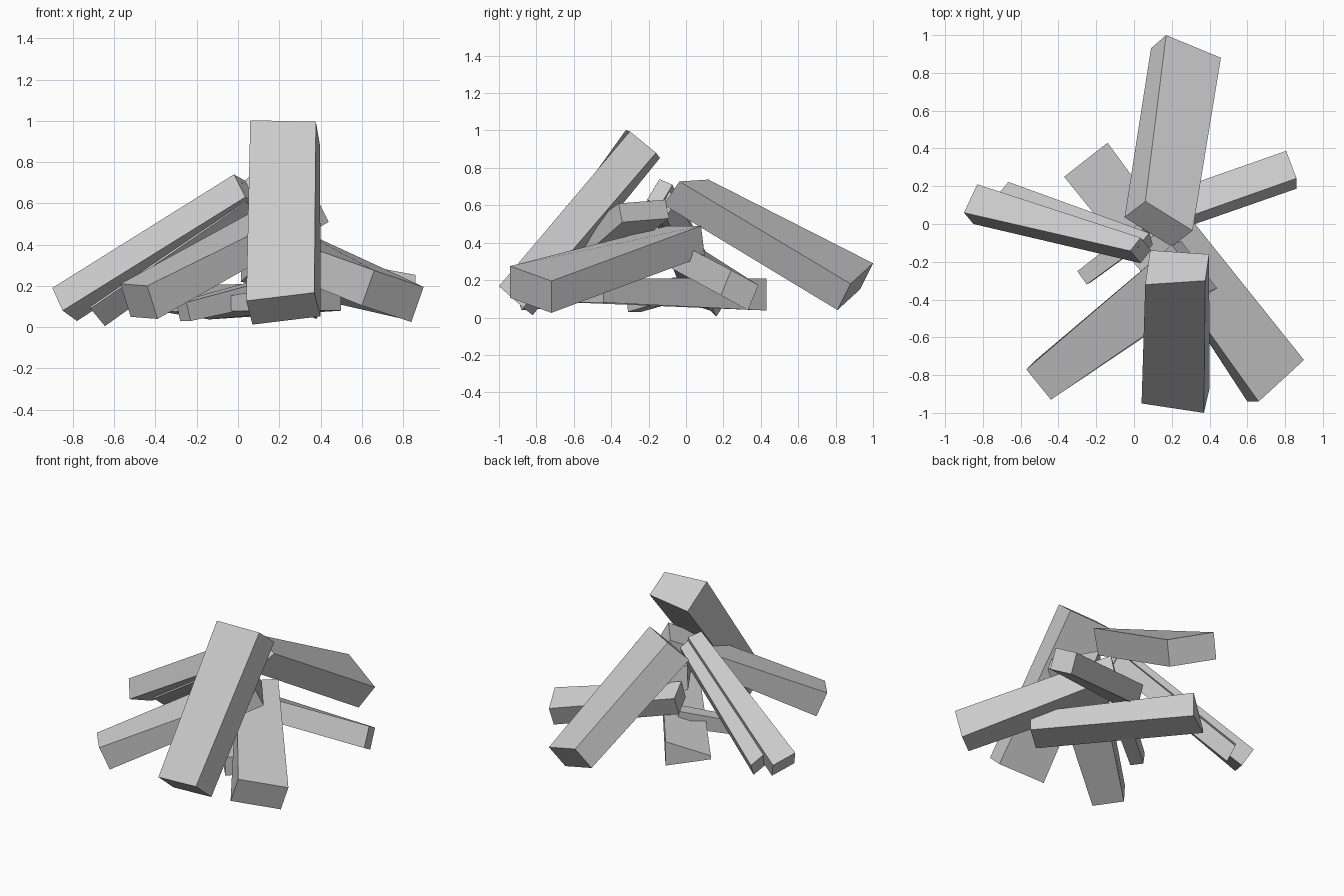
import bpy
import bmesh
from mathutils import Vector

cube = bpy.data.objects.get("Cube")
if cube:
    bpy.data.objects.remove(cube, do_unlink=True)

# One plain grey for the whole pile
grey = bpy.data.materials.new("plain grey")
grey.use_nodes = True
colour = (0.6, 0.6, 0.6, 1)
grey.diffuse_color = colour
grey.node_tree.nodes["Principled BSDF"].inputs["Base Color"].default_value = colour


def end_corners(centre, side, depth, pinch=1):
    """Four corners of a cut end; pinch scales the depth of its first side."""
    centre = Vector(centre)
    across = Vector(side) / 2
    down = Vector(depth) / 2
    return [centre - across - down * pinch, centre + across - down,
            centre + across + down, centre - across + down * pinch]


def beam(name, low_end, high_end):
    """Rough squared log; each end is its centre, side and depth vectors."""
    bm = bmesh.new()
    start = [bm.verts.new(p) for p in end_corners(*low_end)]
    finish = [bm.verts.new(p) for p in end_corners(*high_end)]
    bm.faces.new(start)
    bm.faces.new(finish)
    for i in range(len(start)):
        j = (i + 1) % len(start)
        bm.faces.new((start[i], start[j], finish[j], finish[i]))
    bmesh.ops.recalc_face_normals(bm, faces=bm.faces)
    mesh = bpy.data.meshes.new(name)
    bm.to_mesh(mesh)
    bm.free()
    mesh.materials.append(grey)
    obj = bpy.data.objects.new(name, mesh)
    bpy.context.collection.objects.link(obj)


# Tall beams that lean together
beam("front_beam",
     ((.22, -.91, .09), (.33, -.05, .04), (.03, .13, -.115)),
     ((.23, -.23, .933), (.315, 0, .01), (.02, .14, -.115), 1.3))
beam("back_beam",
     ((.275, .905, .165), (.29, -.12, -.11), (-.08, -.07, -.14)),
     ((.13, 0, .67), (.25, -.155, -.01), (-.11, -.085, -.125)))

# Pair of slim beams on the right side, nearly merged
beam("right_upper_beam",
     ((-.84, .105, .11), (.07, .15, -.05), (.05, -.06, -.11)),
     ((.035, -.14, .67), (.055, .07, -.03), (.055, -.065, -.11)))
beam("right_lower_beam",
     ((-.69, .15, .095), (.07, .085, -.085), (.02, -.06, -.095)),
     ((.06, -.115, .62), (.06, .075, -.07), (.02, -.06, -.1)))

# Beams splayed to the front corners
beam("front_right_beam",
     ((-.48, -.825, .125), (.13, -.16, -.01), (.05, .05, -.16)),
     ((.32, -.225, .57), (.19, -.25, -.02), (.05, .02, -.1)))
beam("front_left_beam",
     ((.75, -.83, .15), (.24, .22, -.08), (-.06, 0, -.17)),
     ((.15, 0, .41), (.2, .18, 0), (-.02, .02, -.16)))

# Slim beam to the left, flat log and stick underneath
beam("left_beam",
     ((.833, .287, .146), (.055, -.145, .08), (0, -.055, -.135)),
     ((.04, .01, .31), (.05, -.15, .05), (0, -.05, -.13)))
beam("ground_log",
     ((-.255, .34, .105), (.23, .18, .035), (0, 0, -.17), .15),
     ((.41, -.52, .145), (.18, .16, 0), (0, 0, -.13)))
beam("small_stick",
     ((-.265, -.28, .075), (.05, -.07, 0), (.02, .01, -.09)),
     ((.08, -.02, .16), (.06, -.08, 0), (.02, .01, -.11)))
